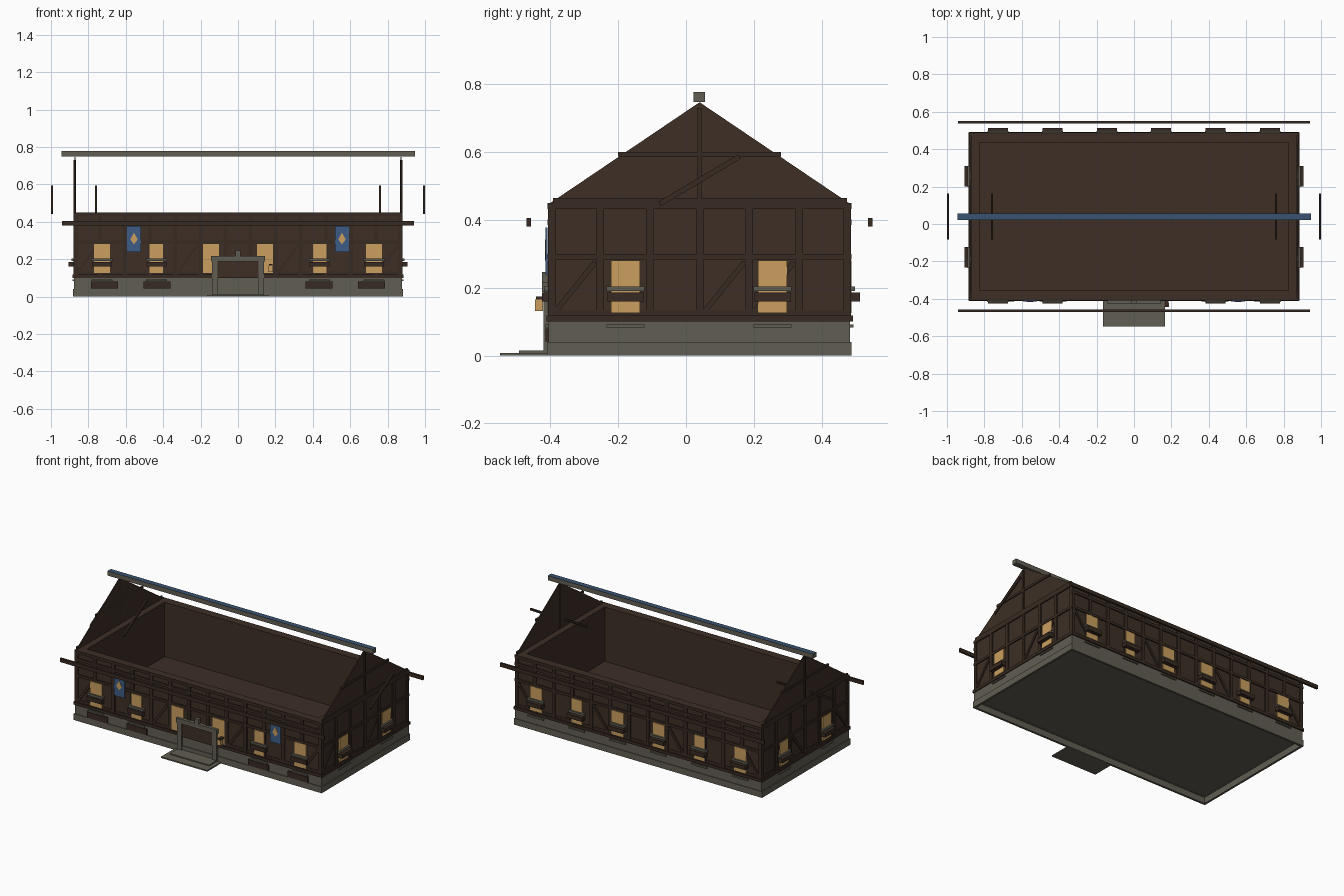
import bpy, bmesh, math
from mathutils import Vector

if "Cube" in bpy.data.objects:
    bpy.data.objects.remove(bpy.data.objects["Cube"])


def material(name, rgb):
    m = bpy.data.materials.new(name)
    m.diffuse_color = (*rgb, 1)
    m.use_nodes = True
    m.node_tree.nodes["Principled BSDF"].inputs["Base Color"].default_value = m.diffuse_color
    return m


WALL = material("wall_brown", (0.047, 0.028, 0.019))
TIMBER = material("dark_timber", (0.040, 0.024, 0.016))
STONE = material("grey_stone", (0.120, 0.112, 0.084))
AMBER = material("amber_glow", (0.60, 0.345, 0.115))
BLUE = material("banner_blue", (0.048, 0.107, 0.24))
SLATE = material("slate_blue", (0.042, 0.088, 0.165))

X, Y0, Y1 = 0.872, -0.40, 0.48      # wall faces
MID = (Y0 + Y1) / 2
FLOOR, TOP, APEX = 0.10, 0.45, 0.747


def make(name, mat, hulls):
    """One object from several convex pieces, each given as 2 matching outlines."""
    bm = bmesh.new()
    for a, b in hulls:
        va = [bm.verts.new(p) for p in a]
        vb = [bm.verts.new(p) for p in b]
        n = len(va)
        bm.faces.new(va)
        bm.faces.new(vb[::-1])
        for i in range(n):
            j = (i + 1) % n
            bm.faces.new((va[j], va[i], vb[i], vb[j]))
    bmesh.ops.recalc_face_normals(bm, faces=bm.faces)
    me = bpy.data.meshes.new(name)
    bm.to_mesh(me)
    bm.free()
    me.materials.append(mat)
    ob = bpy.data.objects.new(name, me)
    bpy.context.collection.objects.link(ob)
    return ob


def box(x0, x1, y0, y1, z0, z1):
    ring = [(x0, y0), (x1, y0), (x1, y1), (x0, y1)]
    return [(x, y, z0) for x, y in ring], [(x, y, z1) for x, y in ring]


def ring(x, y0, y1, t, z0, z1):
    """Four walls around a rectangle, thickness t."""
    return [box(-x, x, y0, y0 + t, z0, z1), box(-x, x, y1 - t, y1, z0, z1),
            box(-x, -x + t, y0 + t, y1 - t, z0, z1), box(x - t, x, y0 + t, y1 - t, z0, z1)]


# Facade coordinates: u along the wall, d outward, z up
SIDES = {
    "front": lambda u, d, z: (u, Y0 - d, z),
    "back": lambda u, d, z: (u, Y1 + d, z),
    "right": lambda u, d, z: (X + d, u, z),
    "left": lambda u, d, z: (-X - d, u, z),
}


def plate(f, outline, d0, d1):
    return [f(u, d0, z) for u, z in outline], [f(u, d1, z) for u, z in outline]


def rect(f, u0, u1, z0, z1, d0, d1):
    return plate(f, [(u0, z0), (u1, z0), (u1, z1), (u0, z1)], d0, d1)


def brace(f, a, b, w, d0, d1):
    a, b = Vector(a), Vector(b)
    t = (b - a).normalized() * w / 2
    n = Vector((-t.y, t.x))
    return plate(f, [a - n, b - n, b + n, a + n], d0, d1)


# Stone base: two courses around a recessed slab
make("base_course", STONE, ring(X + 0.011, Y0 - 0.010, Y1 + 0.008, 0.014, 0, 0.04))
make("upper_course", STONE, ring(X + 0.006, Y0 - 0.005, Y1 + 0.004, 0.014, 0.04, FLOOR))
make("base_slab", STONE, [box(-X, X, Y0, Y1, 0.045, 0.09)])

# Open topped walls and floor
make("walls", WALL, ring(X, Y0, Y1, 0.045, FLOOR - 0.01, TOP))
make("floor", WALL, [box(-X + 0.04, X - 0.04, Y0 + 0.04, Y1 - 0.04, 0.09, FLOOR)])

for side, f in SIDES.items():
    long_side = side in ("front", "back")
    lo, hi = (-X, X) if long_side else (Y0, Y1)
    bays = 13 if long_side else 6
    step = (hi - lo) / bays
    H = 0.008

    # Timber frame: rails, posts, braces
    frame = [rect(f, lo - 0.010, hi + 0.010, 0.10, 0.118, 0, 0.012),
             rect(f, lo, hi, 0.118, 0.135, 0, 0.003),
             rect(f, lo - 0.008, hi + 0.008, 0.283, 0.299, 0, H),
             rect(f, lo - 0.008, hi + 0.008, 0.432, TOP, 0, H)]
    if long_side:
        frame.append(rect(f, lo - 0.008, hi + 0.008, 0.385, 0.402, 0, H))
    for i in range(bays + 1):
        u = min(max(lo + i * step, lo + 0.005), hi - 0.005)
        frame.append(rect(f, u - 0.011, u + 0.011, 0.118, 0.432, 0, H - 0.001))
    for i in ((0, 4, 8, 12) if long_side else (0, 3, 4)):
        u = lo + i * step
        frame.append(brace(f, (u + 0.015, 0.13), (u + step - 0.015, 0.275), 0.015, 0, 0.007))
    make(side + "_timber_frame", TIMBER, frame)

    # Glowing windows with stone ledges and planter boxes
    us = [-0.727, -0.436, -0.145, 0.145, 0.436, 0.727] if long_side else [-0.178, 0.255]
    glass, ledges, planters = [], [], []
    reach = 0.025 if side == "front" else 0.033
    for u in us:
        w = 0.043 if abs(u) > 0.5 or abs(u) < 0.3 else 0.036
        glass.append(rect(f, u - w, u + w, 0.125, 0.28, 0, 0.0078))
        if side == "front" and abs(u) < 0.2:
            continue
        ledges += [rect(f, u - 0.056, u + 0.056, 0.190, 0.203, 0, 0.018),
                   rect(f, u - 0.056, u + 0.056, 0.083, 0.092, 0, 0.014)]
        planters.append(rect(f, u - 0.054, u + 0.054, 0.160, 0.186, 0, reach))
    make(side + "_windows", AMBER, glass)
    make(side + "_window_ledges", STONE, ledges)
    make(side + "_planter_boxes", TIMBER, planters)

    # Gable with its post, cross rails and detached slanted brace
    if not long_side:
        make(side + "_gable", WALL,
             [plate(f, [(Y0, TOP), (Y1, TOP), (MID, APEX)], -0.004, 0.002)])
        make(side + "_gable_timber", TIMBER,
             [rect(f, MID - 0.006, MID + 0.006, TOP, 0.73, -0.006, 0.008),
              rect(f, -0.392, 0.474, 0.448, 0.465, -0.004, 0.008),
              rect(f, -0.20, 0.28, 0.587, 0.601, -0.004, 0.008)])
        make(side + "_gable_braces", TIMBER,
             [brace(f, (-0.078, 0.447), (0.158, 0.587), 0.015, d, d + 0.010)
              for d in (-0.118, 0.118)])

# Ridge beam with slate top, and eave beams
ridge = make("ridge_beam", STONE, [box(-0.945, 0.945, 0.022, 0.056, 0.748, 0.777)])
ridge.data.materials.append(SLATE)
for p in ridge.data.polygons:
    p.material_index = 1 if p.normal.z > 0.5 else 0
make("eave_beams", TIMBER, [box(-0.94, 0.94, -0.470, -0.457, 0.381, 0.405),
                            box(-0.94, 0.94, 0.537, 0.550, 0.381, 0.405)])

# Entrance: door, surround, keystone, steps, lantern
F = SIDES["front"]
make("door", WALL, [rect(F, -0.11, 0.11, 0.10, 0.19, 0, 0.014)])
make("door_surround", STONE,
     [rect(F, s * 0.125 - 0.015, s * 0.125 + 0.015, 0, 0.19, 0, 0.020) for s in (-1, 1)]
     + [rect(F, -0.145, 0.145, 0.187, 0.216, 0, 0.024),
        rect(F, -0.014, 0.014, 0.216, 0.246, 0, 0.024)])
make("steps", STONE, [box(-0.165, 0.165, -0.548, Y0, 0, 0.008),
                      box(-0.14, 0.14, -0.493, Y0, 0.008, 0.015)])
make("lantern", AMBER, [box(0.163, 0.187, -0.445, -0.422, 0.132, 0.166)])
make("lantern_bracket", TIMBER, [box(0.165, 0.185, -0.443, Y0, 0.166, 0.174)])

# Cellar vents on the front base
make("cellar_vents", TIMBER, [rect(F, u - 0.072, u + 0.072, 0.042, 0.080, 0, 0.014)
                              for u in (-0.713, -0.432, 0.432, 0.713)])

# Hanging banners with an amber diamond
make("banners", BLUE, [rect(F, s * 0.556 - 0.037, s * 0.556 + 0.037, 0.237, 0.378, 0.008, 0.014)
                       for s in (-1, 1)])
make("banner_diamonds", AMBER,
     [plate(F, [(s * 0.556 - 0.02, 0.305), (s * 0.556, 0.28), (s * 0.556 + 0.02, 0.305),
                (s * 0.556, 0.342)], 0.014, 0.016) for s in (-1, 1)])
